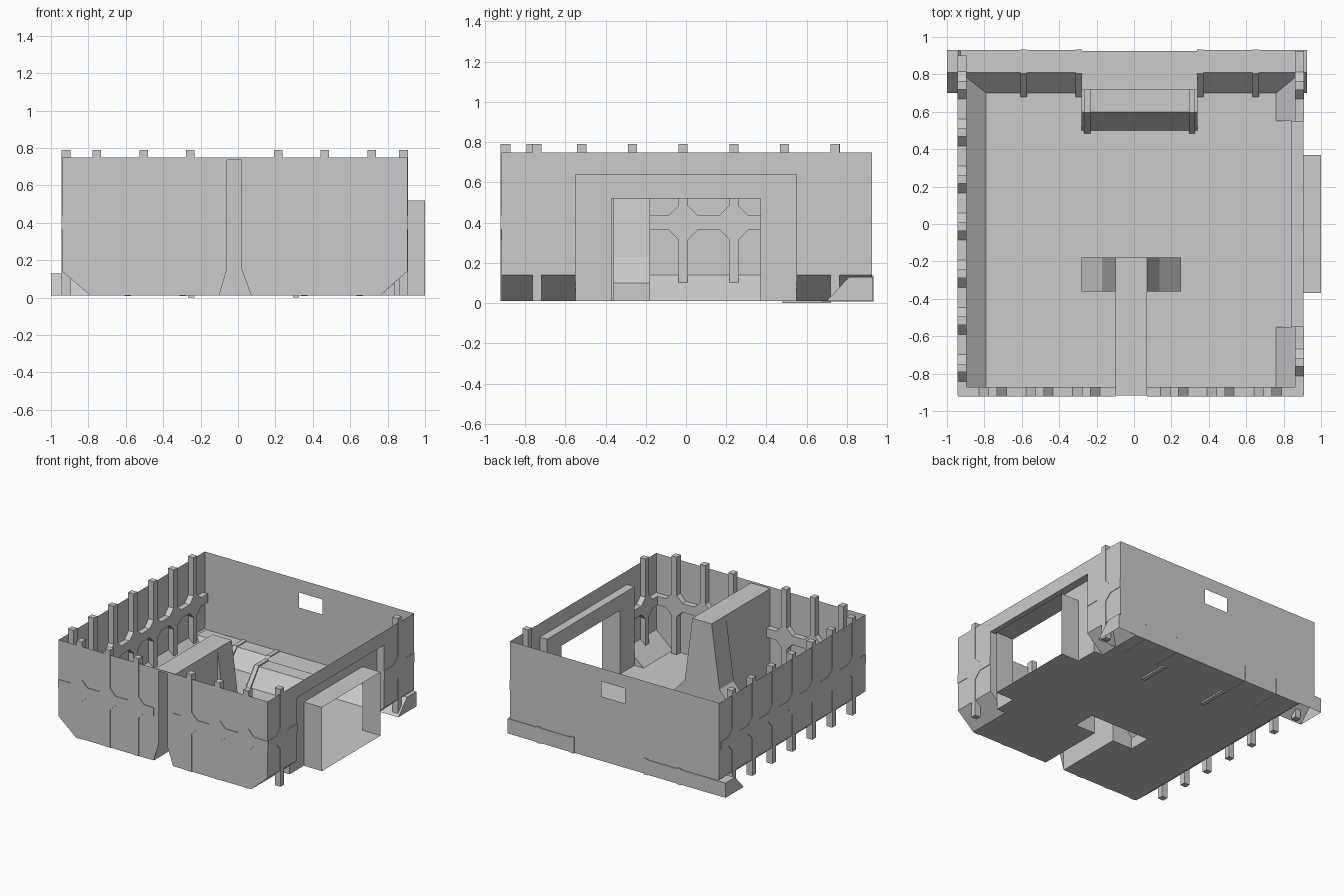
import bpy, bmesh

if "Cube" in bpy.data.objects:
    bpy.data.objects.remove(bpy.data.objects["Cube"])


def make(name, polys):
    """Mesh object from a list of 3D polygons, with shared points merged."""
    bm = bmesh.new()
    for poly in polys:
        bm.faces.new([bm.verts.new(p) for p in poly])
    bmesh.ops.remove_doubles(bm, verts=bm.verts, dist=1e-5)
    bmesh.ops.recalc_face_normals(bm, faces=bm.faces)
    me = bpy.data.meshes.new(name)
    bm.to_mesh(me)
    bm.free()
    ob = bpy.data.objects.new(name, me)
    bpy.context.collection.objects.link(ob)
    return ob


def flat(axis, t, pts):
    """Place 2D points on the plane x = t or y = t."""
    return [(t, u, z) if axis == 'x' else (u, t, z) for u, z in pts]


def sweep(axis, pts, a, b, closed=True, caps=(True, True)):
    """Polygons of a 2D profile swept from a to b along an axis."""
    A, B = flat(axis, a, pts), flat(axis, b, pts)
    n = len(pts)
    out = [[A[i], A[(i + 1) % n], B[(i + 1) % n], B[i]]
           for i in range(n if closed else n - 1)]
    return out + [c for c, keep in zip((A, B), caps) if keep]


def rect(u0, u1, z0, z1):
    return [(u0, z0), (u1, z0), (u1, z1), (u0, z1)]


XL, XR, YF, YB = -.94, .905, -.918, .925     # wall planes
TOP, LOW, FLOOR = .75, .14, .012             # wall top, chamfer top, floor
B0, B1, G, W = .365, .435, .05, .0225        # belt, gusset leg, half rib


# Ribs with a horizontal belt and gussets at the crossings
def lattice(name, axis, d0, d1, ribs, belts):
    polys = []
    for c in ribs:
        polys += sweep(axis, rect(c - W, c + W, FLOOR, .79), d0, d1)
        for s in (-1, 1):
            e = c + s * W
            for z, k in ((B0, -1), (B1, 1)):
                polys += sweep(axis, [(e, z), (e + s * G, z), (e, z + k * G)], d0, d1)
    for a, b in belts:
        polys += sweep(axis, rect(a, b, B0, B1), d0, d1)
    make(name, polys)


lattice("left_ribs", 'x', XL - .004, -.895,
        [-.77 + .252 * i for i in range(7)], [(YF, .90)])
lattice("right_ribs", 'x', .86, XR + .004, [-.74, .74], [(YF, -.55), (.55, YB)])
lattice("front_ribs", 'y', YF - .005, -.872,
        [-.755, -.505, -.255, .215, .463, .715], [(XL, -.10), (.07, XR)])

# Floor with the slot under the duct
make("floor", [[(x, y, FLOOR) for x, y in [
    (-.79, YF), (-.10, YF), (-.10, -.36), (-.28, -.36), (-.28, -.18), (.25, -.18),
    (.25, -.36), (.07, -.36), (.07, YF), (.76, YF), (.76, -.55), (.84, -.55),
    (.84, .55), (.76, .55), (.76, YB), (-.79, YB)]]])

# Front wall with a flared groove in the middle
make("front_wall", [flat('y', YF, [
    (-.79, FLOOR), (XL, LOW), (XL, TOP), (XR, TOP), (XR, LOW), (.76, FLOOR),
    (.07, FLOOR), (.02, .15), (.02, .735), (-.06, .735), (-.06, .15), (-.10, FLOOR)])])

# Back wall, two halves around a small window
make("back_wall", [
    flat('y', YB, [(0, FLOOR), (-.79, FLOOR), (XL, LOW), (XL, TOP), (0, TOP),
                   (0, .645), (-.11, .645), (-.11, .525), (0, .525)]),
    flat('y', YB, [(0, FLOOR), (.76, FLOOR), (XR, LOW), (XR, TOP), (0, TOP),
                   (0, .645), (.10, .645), (.10, .525), (0, .525)])])

# Left wall with sloped foot
make("left_wall", sweep('y', [(XL, TOP), (XL, LOW), (-.79, FLOOR)], YF, YB,
                        closed=False, caps=(False, False)))

# Right wall with sloped feet on both sides of the doorway
right = [flat('x', XR, [(YF, LOW), (YF, TOP), (YB, TOP), (YB, LOW),
                        (.55, LOW), (.55, .64), (-.55, .64), (-.55, LOW)])]
for a, b in ((YF, -.55), (.55, YB)):
    right += sweep('y', [(XR, LOW), (.76, FLOOR)], a, b, False, (False, False))
make("right_wall", right)

# Door recess and the tunnel that sticks out of it
recess = [flat('x', .84, [(-.55, FLOOR), (-.55, .64), (.55, .64), (.55, FLOOR),
                          (.37, FLOOR), (.37, .52), (-.37, .52), (-.37, FLOOR)]),
          [(.84, -.55, .64), (.84, .55, .64), (XR, .55, .64), (XR, -.55, .64)]]
for y in (-.55, .55):
    recess += [flat('y', y, [(XR, .64), (.84, .64), (.84, .082), (XR, LOW)]),
               flat('y', y, [(.76, FLOOR), (.84, FLOOR), (.84, .082)])]
make("door_recess", recess)
make("door_tunnel", sweep('x', rect(-.37, .37, FLOOR, .52), .84, 1.0,
                          caps=(False, False)))

# Duct behind the front groove, ending in a flared column
duct = [(-.10, FLOOR), (-.10, .735), (.07, .735), (.07, FLOOR)]
flare = [(-.28, FLOOR), (-.28, .10), (-.17, .23), (-.10, .735),
         (.07, .735), (.135, .23), (.25, .10), (.25, FLOOR)]
make("duct", sweep('y', duct, YF, -.36, False, (False, False)))
column = sweep('y', flare, -.36, -.18, False, (False, True))
column += [flat('y', -.36, flare[:4] + [(-.10, FLOOR)]),
           flat('y', -.36, flare[4:] + [(.07, FLOOR)])]
make("duct_column", column)

# Sloped ledges along the back wall
for name, a, b in (("left_ledge", -1.0, -.28), ("right_ledge", .34, .925)):
    make(name, sweep('x', [(.93, FLOOR), (.93, .13), (.81, .13), (.70, FLOOR)],
                     a, b, closed=False))
make("middle_ledge", sweep('x', [(YB, FLOOR), (YB, .13), (.72, .13), (.72, .145),
                                 (.60, .145), (.50, FLOOR)], -.28, .34, closed=False))

# Brackets over the ledges
brackets = []
for x in (-.59, -.295, .355, .65):
    brackets += sweep('x', [(.932, .008), (.932, .138), (.805, .138), (.675, .008)],
                      x - .017, x + .017)
for x in (-.25, .31):
    brackets += sweep('x', [(.72, 0), (.72, .155), (.595, .155), (.475, 0)],
                      x - .017, x + .017)
make("ledge_brackets", brackets)
